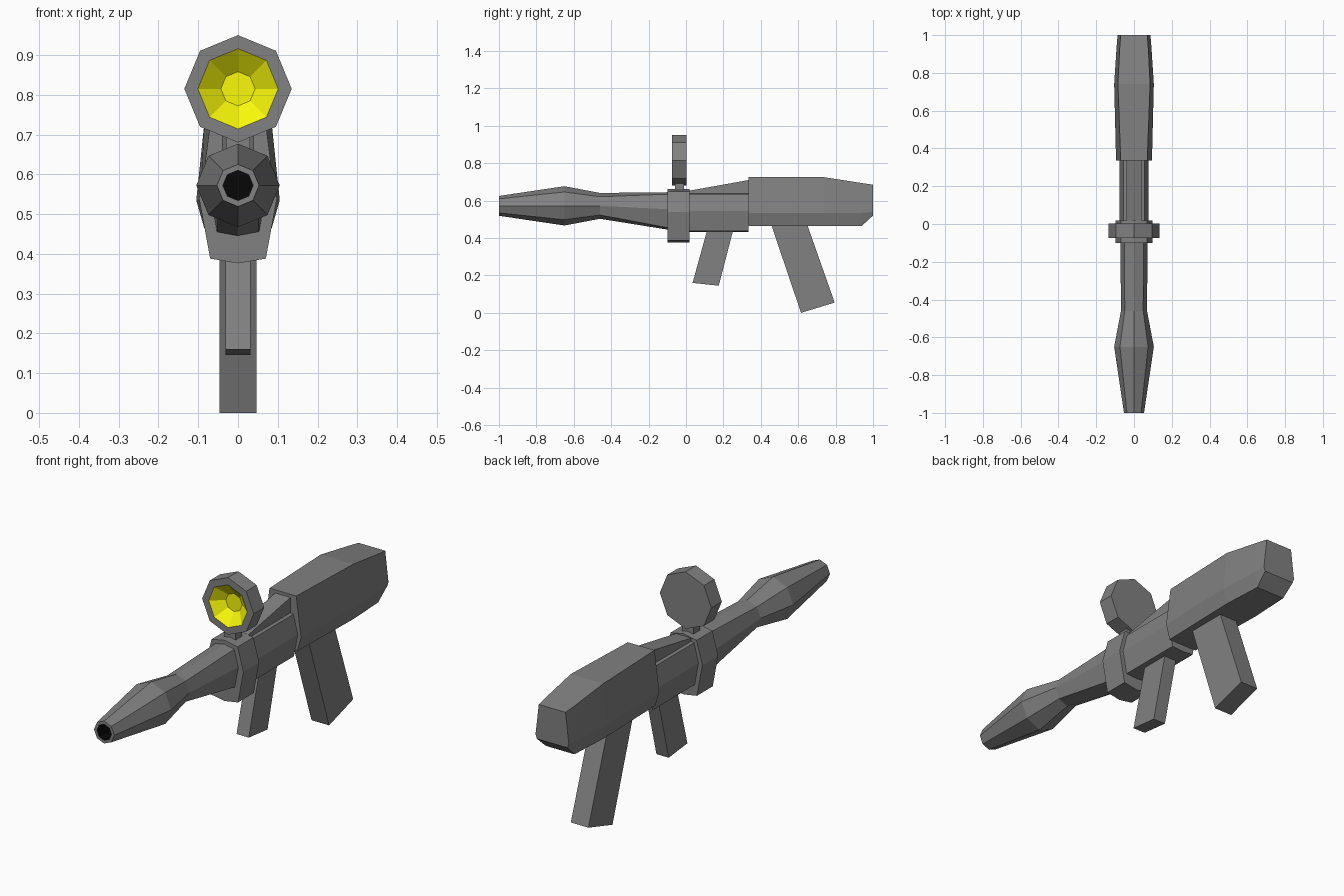
import bpy, bmesh, math

if "Cube" in bpy.data.objects:
    bpy.data.objects.remove(bpy.data.objects["Cube"])


def material(name, color):
    m = bpy.data.materials.new(name)
    m.diffuse_color = color
    m.use_nodes = True
    m.node_tree.nodes["Principled BSDF"].inputs["Base Color"].default_value = m.diffuse_color
    return m


grey = material("dark_grey", (0.22, 0.22, 0.22, 1))
black = material("black", (0.002, 0.002, 0.002, 1))
yellow = material("yellow", (0.95, 0.95, 0.003, 1))


def octagon(r, cz):
    return [(r * math.cos(k * math.pi / 4), cz + r * math.sin(k * math.pi / 4)) for k in range(8)]


def mirrored(half):
    """Closed section from its right half, listed top to bottom."""
    return half + [(-x, z) for x, z in reversed(half) if x > 0]


def finish(name, bm, mats):
    bmesh.ops.recalc_face_normals(bm, faces=bm.faces)
    me = bpy.data.meshes.new(name)
    bm.to_mesh(me)
    bm.free()
    for m in mats:
        me.materials.append(m)
    ob = bpy.data.objects.new(name, me)
    bpy.context.collection.objects.link(ob)
    return ob


def loft(name, sections, inner=None, inner_from=99):
    """Skin (y, [(x, z)...]) sections and cap both ends."""
    bm = bmesh.new()
    rings = [[bm.verts.new((x, y, z)) for x, z in pts] for y, pts in sections]
    n = len(rings[0])
    bm.faces.new(rings[0])
    for i, (a, b) in enumerate(zip(rings, rings[1:])):
        for k in range(n):
            f = bm.faces.new((a[k], a[(k + 1) % n], b[(k + 1) % n], b[k]))
            f.material_index = int(i >= inner_from)
    bm.faces.new(rings[-1]).material_index = int(inner is not None)
    return finish(name, bm, [grey, inner] if inner else [grey])


def side_plate(name, profile, half):
    """Extrude a (y, z) side profile across x."""
    bm = bmesh.new()
    a, b = [[bm.verts.new((x, y, z)) for y, z in profile] for x in (-half, half)]
    bm.faces.new(a)
    bm.faces.new(b)
    for k in range(len(a)):
        j = (k + 1) % len(a)
        bm.faces.new((a[k], a[j], b[j], b[k]))
    return finish(name, bm, [grey])


# Barrel: octagonal, flared, with a bored muzzle
CZ = 0.572
breech = [(0.072, 0.553), (0.05, 0.635), (0, 0.645), (-0.05, 0.635),
          (-0.072, 0.553), (-0.053, 0.452), (0, 0.442), (0.053, 0.452)]
loft("barrel", [(-0.08, breech), (-0.46, octagon(0.069, CZ)), (-0.65, octagon(0.105, CZ)),
                (-1.0, octagon(0.053, CZ)), (-1.0, octagon(0.038, CZ)), (-0.9, octagon(0.038, CZ))],
     black, 4)

# Receiver and the sloping rail on top of it
body = mirrored([(0, 0.645), (0.055, 0.635), (0.078, 0.545), (0.058, 0.437), (0, 0.433)])
loft("receiver", [(-0.05, body), (0.335, body)])
side_plate("receiver_ramp", [(0.0, 0.60), (0.0, 0.65), (0.335, 0.71), (0.335, 0.60)], 0.04)

# Collar
collar = mirrored([(0, 0.663), (0.068, 0.65), (0.098, 0.54), (0.07, 0.388), (0, 0.376)])
loft("collar", [(-0.1, collar), (0.018, collar)])


# Stock: hexagonal, tapering to the rear
def stock_section(top, mid, low, zt, zm, zb):
    return mirrored([(top, zt), (mid, zm), (low, zb)])


loft("stock", [(0.335, stock_section(0.07, 0.095, 0.075, 0.725, 0.535, 0.465)),
               (0.74, stock_section(0.085, 0.105, 0.085, 0.725, 0.535, 0.465)),
               (0.94, stock_section(0.075, 0.092, 0.075, 0.694, 0.535, 0.465)),
               (1.0, stock_section(0.07, 0.087, 0.08, 0.685, 0.54, 0.52))])

# Grips
side_plate("front_grip", [(0.118, 0.46), (0.257, 0.46), (0.175, 0.145), (0.035, 0.16)], 0.032)
side_plate("rear_grip", [(0.446, 0.50), (0.638, 0.50), (0.795, 0.055), (0.615, 0.0)], 0.046)

# Lamp housing with a yellow reflector, on a short post
LZ = 0.815
loft("lamp", [(0.003, octagon(0.135, LZ)), (-0.075, octagon(0.135, LZ)),
              (-0.075, octagon(0.101, LZ)), (-0.03, octagon(0.043, LZ))], yellow, 2)
side_plate("lamp_post", [(-0.06, 0.64), (-0.06, 0.72), (-0.012, 0.72), (-0.012, 0.64)], 0.03)
